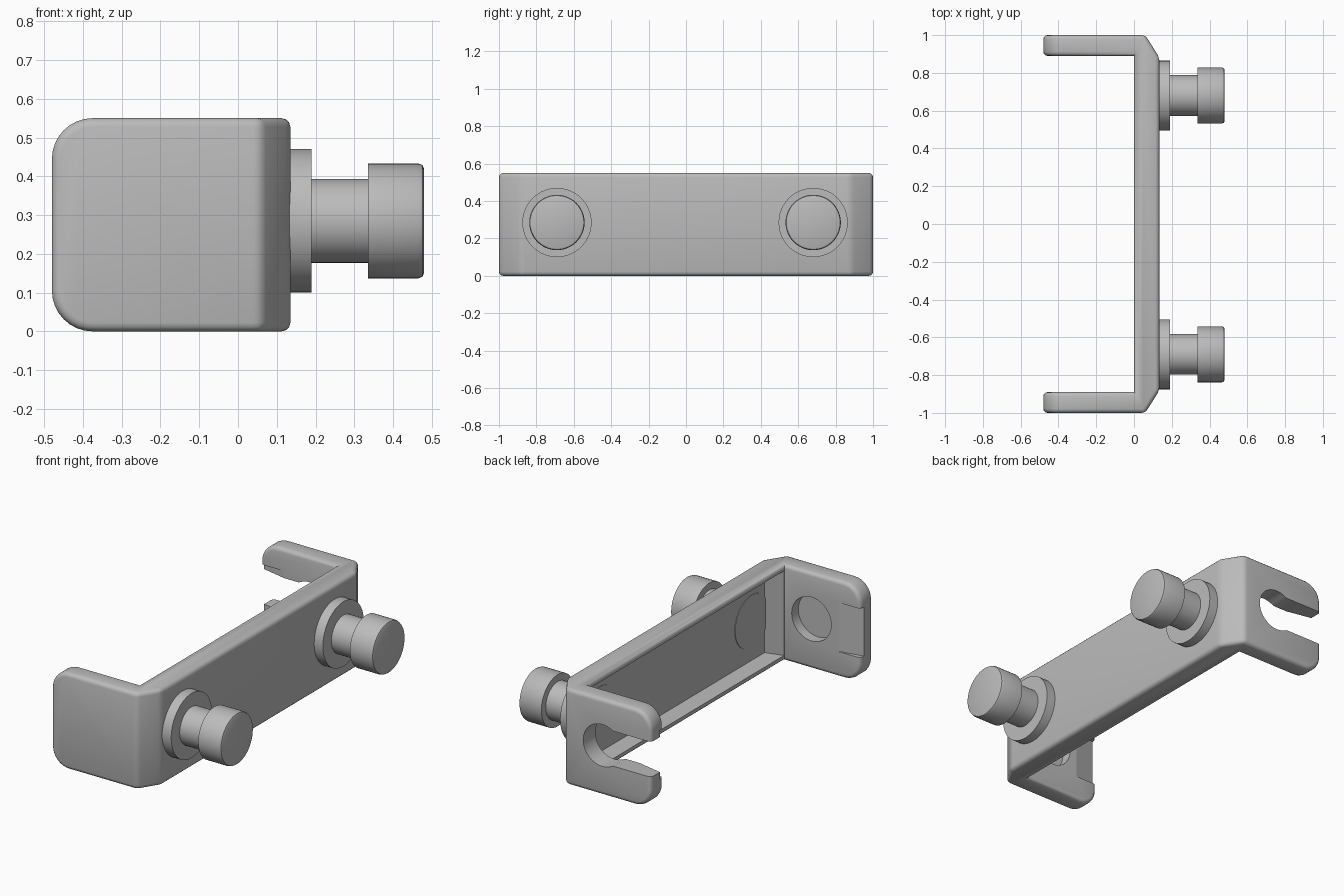
import bpy, bmesh, math
from mathutils import Vector, Matrix

cube = bpy.data.objects.get("Cube")
if cube:
    bpy.data.objects.remove(cube, do_unlink=True)

grey = bpy.data.materials.new("light_grey")
grey.use_nodes = True
colour = (0.5, 0.5, 0.5, 1)
grey.diffuse_color = colour
for node in grey.node_tree.nodes:
    if node.type == 'BSDF_PRINCIPLED':
        node.inputs["Base Color"].default_value = colour
        node.inputs["Roughness"].default_value = 0.6

HEIGHT = 0.55
MID = 0.285


def finish(name, bm):
    bmesh.ops.recalc_face_normals(bm, faces=bm.faces)
    mesh = bpy.data.meshes.new(name)
    bm.to_mesh(mesh)
    bm.free()
    mesh.materials.append(grey)
    obj = bpy.data.objects.new(name, mesh)
    bpy.context.collection.objects.link(obj)
    return obj


def activate(obj):
    bpy.ops.object.select_all(action='DESELECT')
    obj.select_set(True)
    bpy.context.view_layer.objects.active = obj


def smooth(obj):
    activate(obj)
    bpy.ops.object.shade_smooth_by_angle(angle=math.radians(32))


def prism(points, axis, low, high):
    """Extrude a flat outline along z (xy points) or y (xz points)."""
    bm = bmesh.new()
    place = (lambda a, b: (a, b, low)) if axis == 'z' else (lambda a, b: (a, low, b))
    face = bm.faces.new([bm.verts.new(place(*p)) for p in points])
    step = Vector((0, 0, high - low)) if axis == 'z' else Vector((0, high - low, 0))
    ext = bmesh.ops.extrude_face_region(bm, geom=[face])
    bmesh.ops.translate(bm, vec=step,
                        verts=[v for v in ext['geom'] if isinstance(v, bmesh.types.BMVert)])
    bmesh.ops.recalc_face_normals(bm, faces=bm.faces)
    return bm


def arc(cx, cz, radius, start, end, count):
    angles = [math.radians(start + (end - start) * i / count) for i in range(count + 1)]
    return [(cx + radius * math.cos(a), cz + radius * math.sin(a)) for a in angles]


def cut(obj, bm):
    cutter = finish("cutter", bm)
    cutter.hide_render = True
    mod = obj.modifiers.new("cut", 'BOOLEAN')
    mod.operation = 'DIFFERENCE'
    mod.solver = 'EXACT'
    mod.object = cutter
    activate(obj)
    bpy.ops.object.modifier_apply(modifier=mod.name)
    bpy.data.objects.remove(cutter, do_unlink=True)


# Bracket: a C outline with chamfered outer corners
half = [(-0.48, 0.89), (-0.48, 1), (0.06, 1), (0.135, 0.88)]
outline = [(0, 0.89)] + half
outline += [(x, -y) for x, y in reversed(outline)]
bm = prism(outline, 'z', 0, HEIGHT)

# Round the arm tips, then soften all outer edges
tips = [e for e in bm.edges if all(v.co.x < -0.47 for v in e.verts)
        and abs(e.verts[0].co.z - e.verts[1].co.z) < 0.01]
bmesh.ops.bevel(bm, geom=tips, offset=0.105, segments=8, profile=0.5, affect='EDGES')
bmesh.ops.recalc_face_normals(bm, faces=bm.faces)
outer = [e for e in bm.edges if e.is_convex and e.calc_face_angle(0) > 0.4]
bmesh.ops.bevel(bm, geom=outer, offset=0.022, segments=3, profile=0.5,
                affect='EDGES', clamp_overlap=True)
bracket = finish("bracket", bm)

# Tapered recess along the inside of the back plate
bm = bmesh.new()
bmesh.ops.create_cube(bm, size=1)
for v in bm.verts:
    deep = v.co.x > 0
    v.co = (0.07 if deep else -0.004,
            math.copysign(0.81 if deep else 0.889, v.co.y),
            HEIGHT / 2 + math.copysign(0.215 if deep else 0.243, v.co.z))
cut(bracket, bm)

# Keyhole slot through one arm, blind round pocket in the other
slot = arc(-0.17, MID, 0.12, 115, -115, 20)
slot += [(-0.24, MID - 0.1), (-0.6, MID - 0.1), (-0.6, MID + 0.1), (-0.24, MID + 0.1)]
cut(bracket, prism(slot, 'y', 0.85, 1.1))
pocket = arc(-0.17, MID, 0.125, 0, 360, 40)[:-1]
cut(bracket, prism(pocket, 'y', -0.95, -0.85))

# Lead-in ramps on the inner faces of both arm tips
for side in (1, -1):
    ramp = [(-0.5, 0.87), (-0.34, 0.87), (-0.34, 0.892), (-0.5, 0.925)]
    cut(bracket, prism([(x, side * y) for x, y in ramp], 'z', MID - 0.14, MID + 0.14))
smooth(bracket)

# Headed studs with washers, turned around the x axis
profile = [(0.067, 0), (0.067, 0.15), (0.1, 0.15), (0.1, 0.185), (0.19, 0.185),
           (0.19, 0.108), (0.335, 0.108), (0.335, 0.148), (0.466, 0.148),
           (0.476, 0.144), (0.48, 0.134), (0.48, 0)]
for name, y in (("front_stud", -0.69), ("back_stud", 0.68)):
    bm = bmesh.new()
    verts = [bm.verts.new((x, 0, r)) for x, r in profile]
    edges = [bm.edges.new(pair) for pair in zip(verts, verts[1:])]
    bmesh.ops.spin(bm, geom=verts + edges, axis=(1, 0, 0), cent=(0, 0, 0),
                   angle=math.tau, steps=48)
    bmesh.ops.remove_doubles(bm, verts=bm.verts, dist=0.0005)
    bmesh.ops.transform(bm, matrix=Matrix.Translation((0, y, MID)), verts=bm.verts)
    smooth(finish(name, bm))
